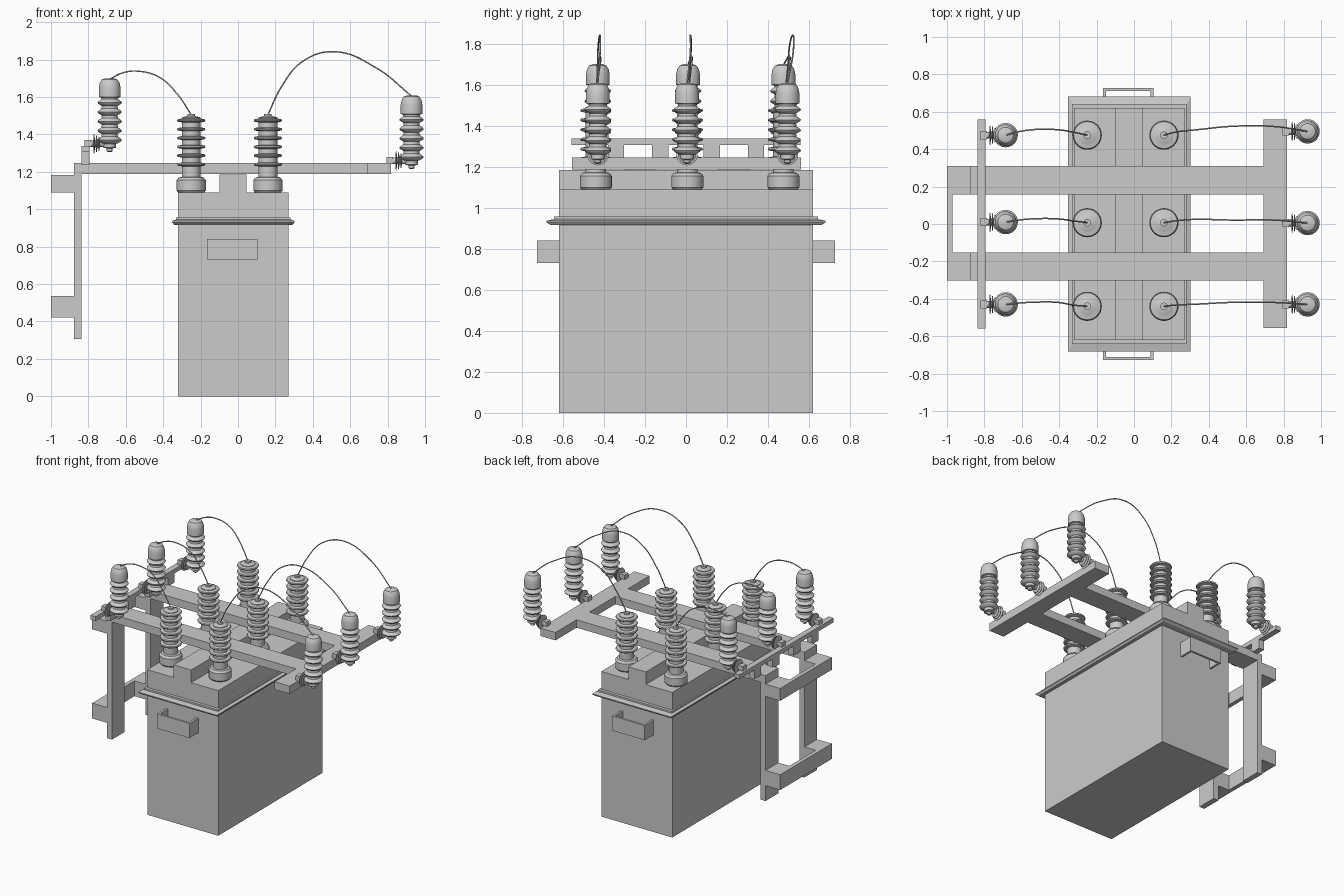
import bpy, bmesh, math
from mathutils import Matrix, Vector

if "Cube" in bpy.data.objects:
    bpy.data.objects.remove(bpy.data.objects["Cube"])


def finish(bm, name):
    bmesh.ops.recalc_face_normals(bm, faces=bm.faces)
    me = bpy.data.meshes.new(name)
    bm.to_mesh(me)
    bm.free()
    ob = bpy.data.objects.new(name, me)
    bpy.context.collection.objects.link(ob)
    return ob


def boxes(name, *ranges):
    """One object from boxes given as (x0, x1, y0, y1, z0, z1)."""
    bm = bmesh.new()
    for x0, x1, y0, y1, z0, z1 in ranges:
        m = Matrix.Translation(((x0 + x1) / 2, (y0 + y1) / 2, (z0 + z1) / 2))
        bmesh.ops.create_cube(bm, size=1, matrix=m @ Matrix.Diagonal((x1 - x0, y1 - y0, z1 - z0, 1)))
    return finish(bm, name)


def lathe(name, profile, loc, along_x=False, n=32):
    """Revolve (radius, height) points around z, or around x."""
    bm = bmesh.new()
    rings = [[bm.verts.new((r * math.cos(2 * math.pi * i / n), r * math.sin(2 * math.pi * i / n), z))
              for i in range(n)] for r, z in profile]
    for a, b in zip(rings, rings[1:]):
        for i in range(n):
            j = (i + 1) % n
            bm.faces.new((a[i], a[j], b[j], b[i]))
    bm.faces.new(rings[0])
    bm.faces.new(rings[-1])
    if along_x:
        bm.transform(Matrix.Rotation(math.pi / 2, 4, 'Y'))
    ob = finish(bm, name)
    ob.location = loc
    bpy.context.view_layer.objects.active = ob
    ob.select_set(True)
    bpy.ops.object.shade_smooth_by_angle(angle=math.radians(35))
    ob.select_set(False)
    return ob


def wire(name, points):
    cu = bpy.data.curves.new(name, 'CURVE')
    cu.dimensions = '3D'
    cu.bevel_depth = 0.004
    cu.bevel_resolution = 1
    cu.use_fill_caps = True
    s = cu.splines.new('BEZIER')
    s.bezier_points.add(len(points) - 1)
    for bp, p in zip(s.bezier_points, points):
        bp.co = p
        bp.handle_left_type = bp.handle_right_type = 'AUTO'
    bpy.context.collection.objects.link(bpy.data.objects.new(name, cu))


# Tank with raised lid ridge
boxes("tank", (-.32, .27, -.62, .62, 0, 1.09))
boxes("lid_ridge", (-.10, .045, -.62, .62, 1.08, 1.185))

# Lid flange: stacked rectangular rings with a sharp outer lip
bm = bmesh.new()
loops = []
for d, z in ((0, .915), (.022, .917), (.032, .93), (.032, .937), (.012, .945), (.012, .957), (0, .957)):
    e = d * 1.9
    loops.append([bm.verts.new(v) for v in ((-.32 - d, -.62 - e, z), (.27 + d, -.62 - e, z),
                                            (.27 + d, .62 + e, z), (-.32 - d, .62 + e, z))])
for a, b in zip(loops, loops[1:] + loops[:1]):
    for i in range(4):
        j = (i + 1) % 4
        bm.faces.new((a[i], a[j], b[j], b[i]))
finish(bm, "lid_flange")

# U-shaped carrying handles
for s in (-1, 1):
    y = lambda a, b: tuple(sorted((s * a, s * b)))
    boxes("handle", (-.165, -.149, *y(.61, .712), .73, .84), (.089, .105, *y(.61, .712), .73, .84),
          (-.165, .105, *y(.71, .726), .73, .84))

# Support frame: two beams with posts and wall brackets
for y0, y1 in ((-.302, -.152), (.157, .31)):
    boxes("frame_beam", (-.878, .693, y0, y1, 1.187, 1.246))
    boxes("frame_post", (-.878, -.836, y0, y1, .305, 1.187))
    for z0, z1 in ((1.09, 1.183), (.42, .535)):
        boxes("post_arm", (-.97, -.878, y0, y1, z0, z1))
for z0, z1 in ((1.09, 1.183), (.42, .535)):
    boxes("wall_bar", (-1, -.97, -.302, .31, z0, z1))
boxes("front_crossbar", (.693, .818, -.555, .56, 1.187, 1.246))

# Raised rail on short legs beside the beams
boxes("rear_rail", (-.836, -.793, -.558, .558, 1.305, 1.337),
      *[(-.836, -.793, a, b, 1.236, 1.31) for a, b in
        ((-.38, -.302), (-.165, -.085), (.085, .165), (.302, .38))])

# Bushing profile: base, ribbed column, terminal
bushing = [(.07, 0), (.078, .01), (.078, .065), (.066, .08), (.05, .083), (.05, .135)]
for k in range(6):
    z = .15 + k * .047
    bushing += [(.05, z - .011), (.072, z - .007), (.076, z), (.072, z + .006), (.05, z + .010)]
bushing += [(.05, .40), (.035, .405), (.02, .408), (.02, .415), (.02, .42)]

# Arrester profile: tip, conical sheds, domed cap
arrester = [(.008, 0), (.016, .006), (.016, .02), (.034, .024), (.034, .045)]
for k in range(5):
    z = .065 + k * .05
    arrester += [(.042, z - .018), (.062, z - .006), (.065, z), (.061, z + .006), (.044, z + .018)]
arrester += [(.046, .292), (.058, .295), (.058, .345), (.053, .37), (.042, .388), (.025, .395)]

# Small sideways stand-off profile, tapering ribs
standoff = [(.018, 0), (.018, .022)]
for k, r in enumerate((.052, .045, .038)):
    z = .030 + k * .013
    standoff += [(.018, z - .004), (r, z - .001), (r, z + .002), (.018, z + .006)]
standoff += [(.018, .12)]

# Three phases, each with two bushings, two arresters and two wires
for yb, yl, yr, ym in ((-.44, -.43, -.43, .012), (.007, .01, .005, .018), (.475, .475, .495, .03)):
    for x in (-.25, .16):
        lathe("bushing", bushing, (x, yb, 1.09))
    for name, x, y, z, bx in (("rear", -.686, yl, 1.305, -.82), ("front", .928, yr, 1.214, .795)):
        lathe(name + "_arrester", arrester, (x, y, z))
        lathe(name + "_standoff", standoff, (bx + .02, y, z + .045), True, 24)
        boxes(name + "_bracket", (bx, bx + .035, y - .022, y + .022, z + .028, z + .066))
    wire("rear_wire", [(-.686, yl, 1.695), (-.62, yl + ym * .6, 1.728), (-.535, yl + ym, 1.738),
                       (-.42, yl + ym, 1.705), (-.32, yb + ym * .5, 1.61), (-.25, yb, 1.505)])
    wire("front_wire", [(.16, yb, 1.505), (.23, yb + ym * .6, 1.65), (.345, yb + ym, 1.79),
                        (.517, yr + ym * .9, 1.842), (.74, yr + ym * .9, 1.755), (.928, yr, 1.605)])
